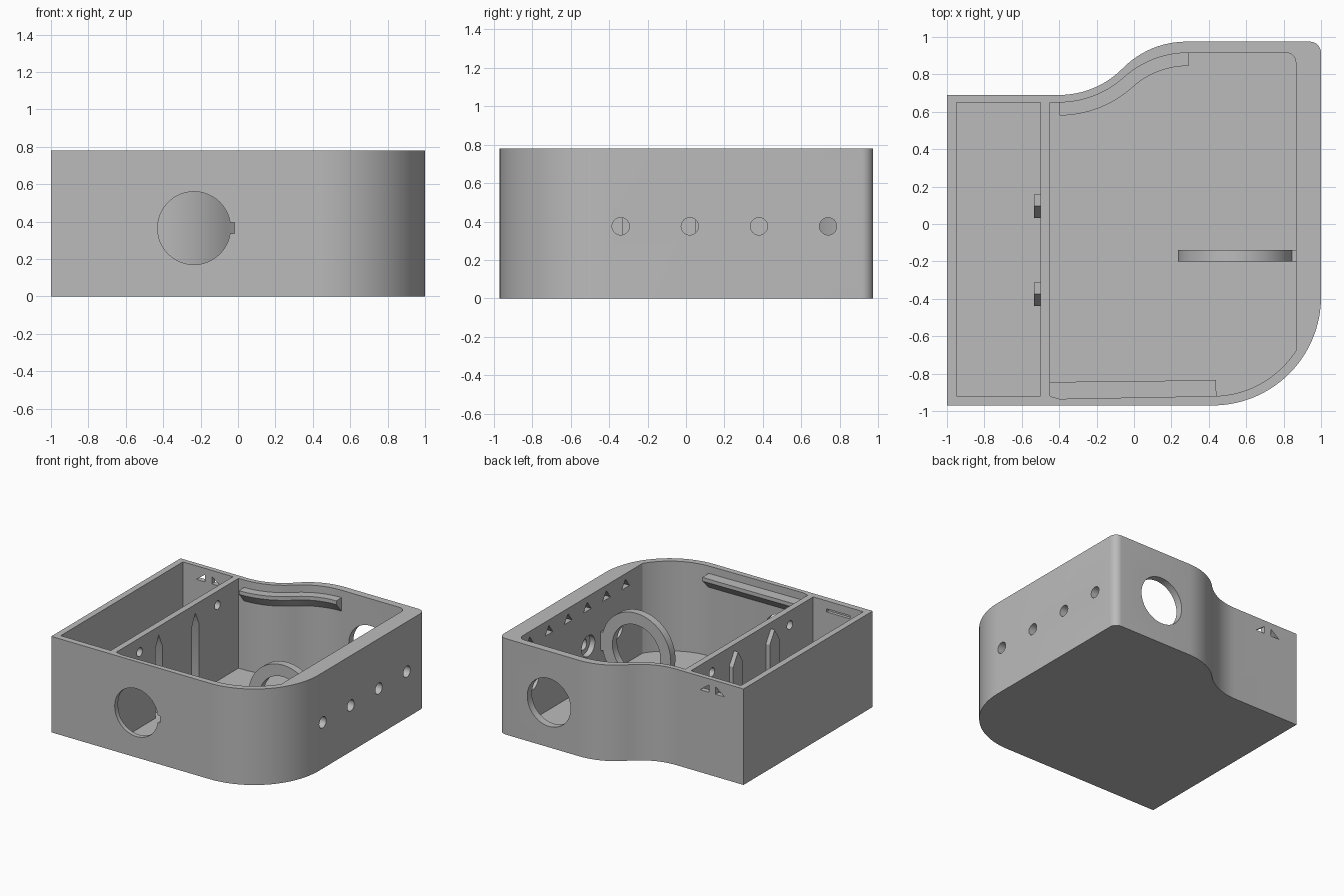
import bpy, bmesh, math
from mathutils import Vector

if "Cube" in bpy.data.objects:
    bpy.data.objects.remove(bpy.data.objects["Cube"])

grey = bpy.data.materials.new("plain grey")
grey.diffuse_color = (0.5, 0.5, 0.5, 1)
grey.use_nodes = True
grey.node_tree.nodes["Principled BSDF"].inputs["Base Color"].default_value = grey.diffuse_color
H, FLOOR = 0.78, 0.05
RIM_Z = 0.70


def mesh_object(name, bm):
    bmesh.ops.recalc_face_normals(bm, faces=bm.faces)
    me = bpy.data.meshes.new(name)
    bm.to_mesh(me)
    bm.free()
    me.materials.append(grey)
    ob = bpy.data.objects.new(name, me)
    bpy.context.collection.objects.link(ob)
    return ob


def prism(name, pts, axis, lo, hi):
    """Extrude a 2D outline along an axis from lo to hi."""
    place = {'x': lambda a, b, h: (h, a, b),
             'y': lambda a, b, h: (a, h, b),
             'z': lambda a, b, h: (a, b, h)}[axis]
    bm = bmesh.new()
    low = [bm.verts.new(place(a, b, lo)) for a, b in pts]
    high = [bm.verts.new(place(a, b, hi)) for a, b in pts]
    bm.faces.new(low)
    bm.faces.new(high)
    n = len(pts)
    for i in range(n):
        j = (i + 1) % n
        bm.faces.new((low[i], low[j], high[j], high[i]))
    return mesh_object(name, bm)


def arc(cx, cy, r, a0, a1, n=16):
    return [(cx + r * math.cos(math.radians(a0 + (a1 - a0) * i / n)),
             cy + r * math.sin(math.radians(a0 + (a1 - a0) * i / n))) for i in range(n + 1)]


def circle(cx, cy, r, n=48):
    return arc(cx, cy, r, 0, 360, n)[:-1]


def rect(x0, y0, x1, y1):
    return [(x0, y0), (x1, y0), (x1, y1), (x0, y1)]


def s_curve(x0, y0, x1, y1):
    """Two tangent arcs, running from the high right end to the low left end."""
    dx, dy = (x1 - x0) / 2, (y1 - y0) / 2
    t = math.degrees(2 * math.atan2(dy, dx))
    r = dx / math.sin(math.radians(t))
    return arc(x1, y1 - r, r, 90, 90 + t, 12) + arc(x0, y0 + r, r, 270 + t, 270, 12)[1:]


def house(c, w, top):
    """Tall outline with a pointed top."""
    return [(c - w, FLOOR - 0.01), (c + w, FLOOR - 0.01), (c + w, top - 0.1),
            (c, top), (c - w, top - 0.1)]


def boolean(target, tool, op='DIFFERENCE'):
    mod = target.modifiers.new("bool", 'BOOLEAN')
    mod.operation, mod.object, mod.solver = op, tool, 'EXACT'
    bpy.context.view_layer.objects.active = target
    bpy.ops.object.modifier_apply(modifier=mod.name)
    bpy.data.objects.remove(tool)


def ledge(name, path, depth):
    """Rail along a wall: flat top, short lip, sloping underside."""
    section = [(-0.02, 0.72), (depth, 0.72), (depth, 0.69), (0, 0.61), (-0.02, 0.61)]
    bm = bmesh.new()
    rows = []
    for i, p in enumerate(path):
        a, b = path[max(i - 1, 0)], path[min(i + 1, len(path) - 1)]
        d = (Vector(b) - Vector(a)).normalized()
        rows.append([bm.verts.new((p[0] - d.y * k, p[1] + d.x * k, z)) for k, z in section])
    n = len(section)
    for r, s in zip(rows, rows[1:]):
        for i in range(n):
            j = (i + 1) % n
            bm.faces.new((r[i], r[j], s[j], s[i]))
    bm.faces.new(rows[0])
    bm.faces.new(rows[-1])
    return mesh_object(name, bm)


def smooth(ob):
    bpy.ops.object.select_all(action='DESELECT')
    ob.select_set(True)
    bpy.context.view_layer.objects.active = ob
    bpy.ops.object.shade_smooth_by_angle(angle=math.radians(30))


# Outer body
outer = ([(-1, -0.97)] + arc(0.42, -0.39, 0.58, 270, 360, 32) + arc(0.94, 0.915, 0.06, 0, 90, 8)
         + s_curve(-0.4, 0.69, 0.28, 0.975) + [(-1, 0.69)])
case = prism("case", outer, 'z', 0, H)

# Main chamber and side compartment
back_wall = s_curve(-0.40, 0.65, 0.29, 0.915)
sweep = math.degrees(math.acos(0.445 / 0.53))
inner = ([(-0.45, -0.92), (-0.4, -0.935)] + arc(0.42, -0.39, 0.53, 270, 360 - sweep, 24)
         + arc(0.815, 0.865, 0.05, 0, 90, 6) + back_wall + [(-0.45, 0.65)])
boolean(case, prism("chamber_cut", inner, 'z', FLOOR, 1))
boolean(case, prism("compartment_cut", rect(-0.95, -0.92, -0.5, 0.65), 'z', FLOOR, 1))

# Large round ports, front and back, with a notch at the front
boolean(case, prism("front_port_cut", circle(-0.235, 0.365, 0.195), 'y', -1.1, -0.8))
boolean(case, prism("notch_cut", rect(-0.06, 0.335, -0.02, 0.395), 'y', -1.1, -0.8))
boolean(case, prism("back_port_cut", circle(0.55, 0.365, 0.195), 'y', 0.8, 1.1))

# Row of counterbored holes in the right wall
for y in (-0.34, 0.02, 0.38, 0.74):
    boolean(case, prism("hole_cut", circle(y, 0.375, 0.045, 32), 'x', 0.8, 1.1))
    boolean(case, prism("bore_cut", circle(y, 0.375, 0.085, 32), 'x', 0.8, 0.91))

# Triangular pockets below the right rim
for i in range(6):
    y = 0.77 - 0.246 * i
    tri = [(y - 0.05, RIM_Z - 0.035), (y + 0.05, RIM_Z - 0.035), (y, RIM_Z + 0.035)]
    boolean(case, prism("pocket_cut", tri, 'x', 0.8, 0.91))

# Two triangular windows at the back, a shallow slot at the front
for x, s in ((-0.65, 1), (-0.79, -1)):
    tri = [(x - 0.04 * s, 0.67), (x + 0.04 * s, 0.67), (x - 0.04 * s, 0.73)]
    boolean(case, prism("window_cut", tri, 'y', 0.6, 0.8))
boolean(case, prism("slot_cut", rect(-0.83, 0.69, -0.62, 0.715), 'y', -0.945, -0.9))

# Divider: pointed niches backed by raised housings, and round cable holes
for y in (-0.375, 0.095):
    boolean(case, prism("housing", house(y, 0.0625, 0.73), 'x', -0.535, -0.49), 'UNION')
    boolean(case, prism("niche_cut", [(a, max(b, FLOOR)) for a, b in house(y, 0.045, 0.71)],
                        'x', -0.515, -0.4))
for y in (-0.62, 0.38):
    boolean(case, prism("cable_cut", circle(y, 0.665, 0.035, 24), 'x', -0.55, -0.4))
smooth(case)

# Rails under the rim
smooth(ledge("back_ledge", back_wall, 0.07))
ledge("front_ledge", [(-0.45, -0.925), (0.44, -0.915)], 0.08)

# Upright ring standing on the floor against the right wall
ring = prism("ring", circle(0.545, 0.355, 0.31, 64), 'y', -0.2, -0.14)
boolean(ring, prism("ring_cut", circle(0.545, 0.355, 0.215, 64), 'y', -0.3, 0))
smooth(ring)
prism("ring_support", rect(0.835, 0.28, 0.87, 0.43), 'y', -0.2, -0.14)
